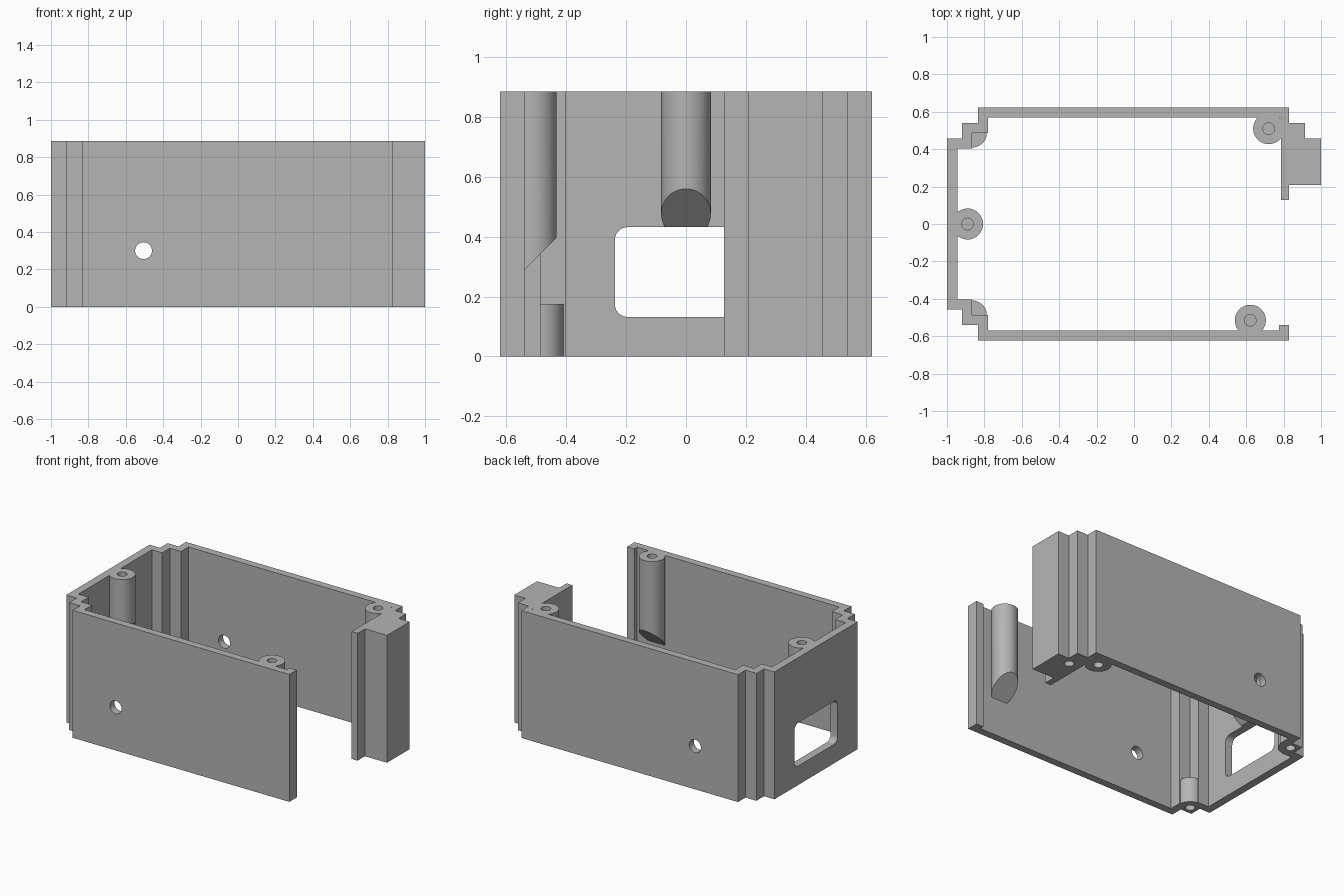
import bpy, bmesh, math
from mathutils import Vector, Matrix

cube = bpy.data.objects.get("Cube")
if cube:
    bpy.data.objects.remove(cube, do_unlink=True)

H = 0.885           # enclosure height
BOSS_R = 0.083      # screw post radius
PIN_R = 0.031       # screw hole radius
WALL = 0.622        # half depth

grey = bpy.data.materials.new("light_grey_plastic")
grey.use_nodes = True
colour = (0.46, 0.46, 0.46, 1)
grey.diffuse_color = colour
grey.node_tree.nodes["Principled BSDF"].inputs["Base Color"].default_value = colour


def finish(name, bm):
    bmesh.ops.recalc_face_normals(bm, faces=bm.faces)
    mesh = bpy.data.meshes.new(name)
    bm.to_mesh(mesh)
    bm.free()
    mesh.materials.append(grey)
    ob = bpy.data.objects.new(name, mesh)
    bpy.context.collection.objects.link(ob)
    return ob


def prism(name, outline, height):
    bm = bmesh.new()
    face = bm.faces.new([bm.verts.new((x, y, 0)) for x, y in outline])
    ext = bmesh.ops.extrude_face_region(bm, geom=[face])
    top = [v for v in ext["geom"] if isinstance(v, bmesh.types.BMVert)]
    bmesh.ops.translate(bm, vec=(0, 0, height), verts=top)
    return finish(name, bm)


def post(name, x, y, z0, z1, r, planes=(), axis=None):
    """Cylinder, trimmed by (point, outward normal) planes."""
    bm = bmesh.new()
    bmesh.ops.create_cone(bm, cap_ends=True, segments=48, radius1=r, radius2=r, depth=z1 - z0)
    if axis == "Y":
        bmesh.ops.rotate(bm, verts=bm.verts, matrix=Matrix.Rotation(math.pi / 2, 3, "X"))
    bmesh.ops.translate(bm, verts=bm.verts, vec=(x, y, (z0 + z1) / 2))
    for co, no in planes:
        cut = bmesh.ops.bisect_plane(bm, geom=bm.verts[:] + bm.edges[:] + bm.faces[:],
                                     plane_co=co, plane_no=no, clear_outer=True)
        edges = [e for e in cut["geom_cut"] if isinstance(e, bmesh.types.BMEdge)]
        bmesh.ops.holes_fill(bm, edges=edges, sides=0)
    return finish(name, bm)


def activate(ob):
    bpy.ops.object.select_all(action="DESELECT")
    ob.select_set(True)
    bpy.context.view_layer.objects.active = ob


def subtract(cutter, *targets):
    cutter.hide_render = True
    for ob in targets:
        activate(ob)
        mod = ob.modifiers.new("cut", "BOOLEAN")
        mod.operation, mod.solver, mod.object = "DIFFERENCE", "EXACT", cutter
        bpy.ops.object.modifier_apply(modifier=mod.name)
    bpy.data.objects.remove(cutter, do_unlink=True)


# Stepped wall with an open right end and a solid block at its rear corner
outline = [
    (-0.835, WALL), (-0.835, 0.54), (-0.92, 0.54), (-0.92, 0.457), (-1, 0.457),
    (-1, -0.457), (-0.92, -0.457), (-0.92, -0.54), (-0.835, -0.54), (-0.835, -WALL),
    (0.83, -WALL), (0.83, -0.54), (0.775, -0.54), (0.775, -0.57),
    (-0.78, -0.57), (-0.78, -0.487), (-0.865, -0.487), (-0.865, -0.403), (-0.945, -0.403),
    (-0.945, 0.403), (-0.865, 0.403), (-0.865, 0.487), (-0.78, 0.487), (-0.78, 0.57),
    (0.785, 0.57), (0.785, 0.127), (0.83, 0.127), (0.83, 0.208), (1, 0.208),
    (1, 0.457), (0.915, 0.457), (0.915, 0.54), (0.83, 0.54), (0.83, WALL),
]
walls = prism("enclosure_walls", outline, H)

# Full-height and slant-ended screw posts
s = math.sqrt(0.5)
rear_post = post("rear_screw_post", 0.72, 0.51, 0, H, BOSS_R)
side_post = post("side_screw_post", -0.89, 0, 0.1, H, BOSS_R,
                 [((-0.807, 0, 0.56), (s, 0, -s))])
front_post = post("front_screw_post", 0.622, -0.515, 0.1, H, BOSS_R,
                  [((0, -0.435, 0.395), (0, s, -s))])
posts = [rear_post, side_post, front_post]

for ob in posts:
    centre = sum((Vector(c) for c in ob.bound_box), Vector()) / 8
    x, y = {"rear_screw_post": (0.72, 0.51), "side_screw_post": (-0.89, 0)}.get(
        ob.name, (0.622, -0.515))
    subtract(post("top_hole_cutter", x, y, H - 0.25, H + 0.05, PIN_R), ob)
subtract(post("bottom_hole_cutter", 0.72, 0.51, -0.05, 0.17, PIN_R), rear_post)

# Short quarter posts in the left corners, each with a hole from below
for side, label in ((-1, "front"), (1, "rear")):
    y = side * 0.487
    corner = post(label + "_corner_post", -0.865, y, 0, 0.175, 0.078,
                  [((-0.869, 0, 0), (-1, 0, 0)), ((0, y + side * 0.004, 0), (0, side, 0))])
    subtract(post("corner_hole_cutter", -0.865, y, -0.05, 0.15, PIN_R), walls, corner)
    posts.append(corner)
subtract(post("block_hole_cutter", 0.87, 0.405, -0.05, 0.15, PIN_R), walls)

# Rounded window in the left wall
bm = bmesh.new()
bmesh.ops.create_cube(bm, size=1)
bmesh.ops.scale(bm, vec=(0.3, 0.475, 0.3), verts=bm.verts)
bmesh.ops.translate(bm, vec=(-1, 0, 0.282), verts=bm.verts)
along_x = [e for e in bm.edges if abs(e.verts[0].co.x - e.verts[1].co.x) > 0.1]
bmesh.ops.bevel(bm, geom=along_x, offset=0.042, segments=8, profile=0.5, affect="EDGES")
subtract(finish("window_cutter", bm), walls, side_post)

# Round holes through the front and rear walls
for y in (-0.6, 0.6):
    subtract(post("cable_hole_cutter", -0.505, y, 0.2, 0.4, 0.045, axis="Y"), walls)

for ob in [walls] + posts:
    activate(ob)
    bpy.ops.object.shade_smooth_by_angle(angle=math.radians(30))
